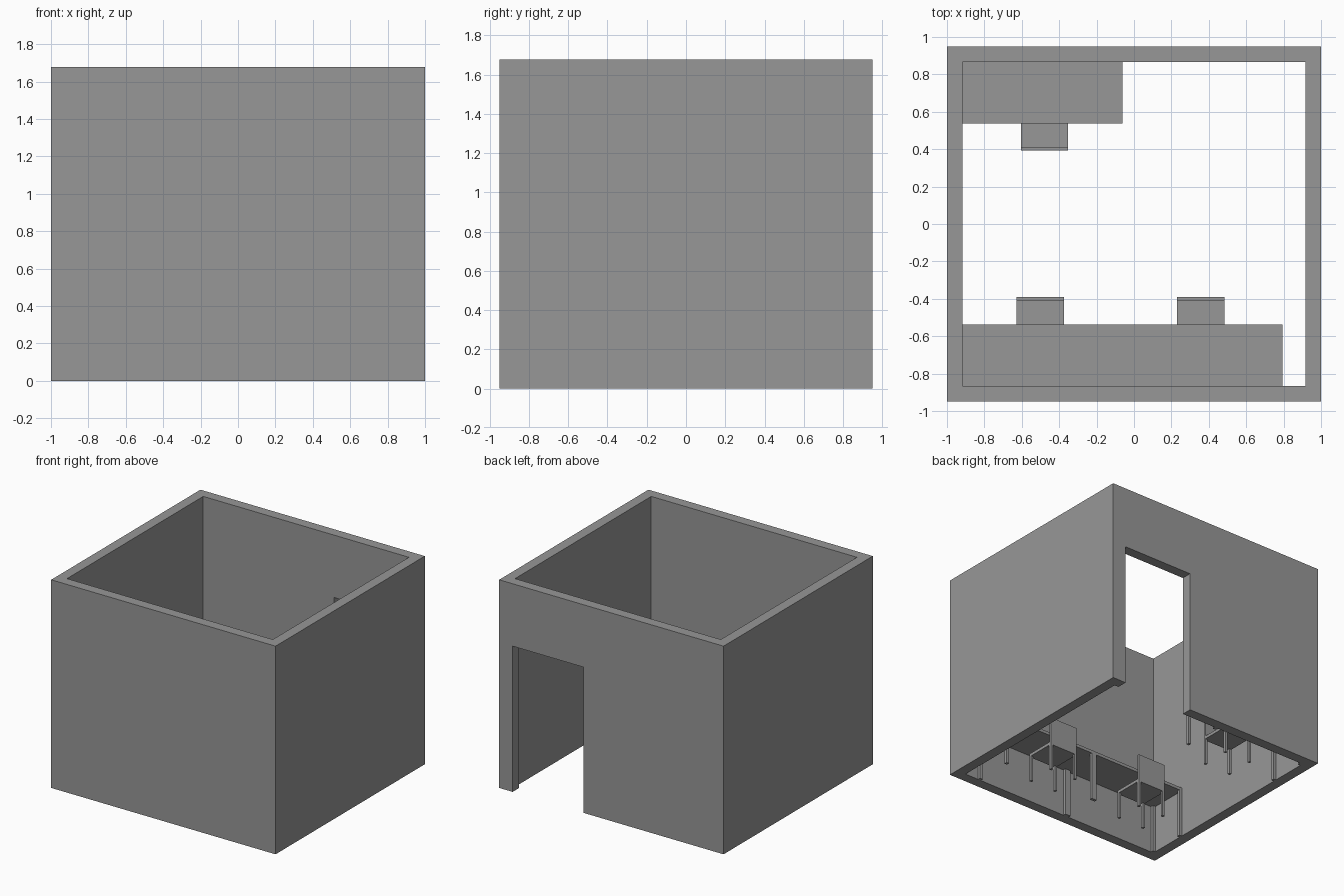
import bpy, bmesh
from mathutils import Vector

if "Cube" in bpy.data.objects:
    bpy.data.objects.remove(bpy.data.objects["Cube"])

# Dark grey shared by every part
GREY = bpy.data.materials.new("dark_grey")
GREY.diffuse_color = (0.31, 0.31, 0.31, 1)
GREY.use_nodes = True
GREY.node_tree.nodes["Principled BSDF"].inputs["Base Color"].default_value = GREY.diffuse_color


def boxes(name, spans):
    """One object made of axis-aligned boxes given as (x0, x1, y0, y1, z0, z1)."""
    bm = bmesh.new()
    for x0, x1, y0, y1, z0, z1 in spans:
        verts = bmesh.ops.create_cube(bm, size=1)["verts"]
        size = Vector((x1 - x0, y1 - y0, z1 - z0))
        mid = Vector((x0 + x1, y0 + y1, z0 + z1)) / 2
        for v in verts:
            v.co = v.co * size + mid
    mesh = bpy.data.meshes.new(name)
    bm.to_mesh(mesh)
    bm.free()
    mesh.materials.append(GREY)
    obj = bpy.data.objects.new(name, mesh)
    bpy.context.collection.objects.link(obj)
    return obj


def leg_spans(x0, x1, y0, y1, w, top):
    """Four square legs at the corners of a rectangle."""
    return [(x, x + w, y, y + w, 0, top)
            for x in (x0, x1 - w) for y in (y0, y1 - w)]


def cut(obj, cutter):
    mod = obj.modifiers.new("cut", "BOOLEAN")
    mod.operation = "DIFFERENCE"
    mod.solver = "EXACT"
    mod.object = cutter
    bpy.context.view_layer.objects.active = obj
    bpy.ops.object.modifier_apply(modifier=mod.name)
    bpy.data.objects.remove(cutter)


def desk(name, x0, x1, y0, y1):
    boxes(name + "_top", [(x0, x1, y0, y1, 0.39, 0.415)])
    boxes(name + "_legs", leg_spans(x0, x1, y0, y1, 0.024, 0.39))


def chair(name, x0, y_back, facing):
    """Chair whose backrest outer face is at y_back; facing is +1 or -1 in y."""
    x1 = x0 + 0.252
    y0, y1 = sorted((y_back, y_back + facing * 0.25))
    b0, b1 = sorted((y_back, y_back + facing * 0.018))
    boxes(name + "_seat", [(x0, x1, y0, y1, 0.21, 0.235)])
    boxes(name + "_legs", leg_spans(x0, x1, y0, y1, 0.02, 0.21))
    boxes(name + "_backrest", [(x0, x1, b0, b1, 0.235, 0.44)])


# Open room: four walls, no floor or ceiling, doorway in the back wall
walls = boxes("walls", [(-1, 1, -0.95, 0.95, 0, 1.677)])
cut(walls, boxes("room_cutter", [(-0.917, 0.917, -0.867, 0.867, -0.5, 2)]))
cut(walls, boxes("door_cutter", [(0.25, 0.88, 0.8, 1.2, -0.5, 1.174)]))

# Two desks along the front wall, one in the back left corner
desk("front_left_desk", -0.917, -0.062, -0.867, -0.536)
desk("front_right_desk", -0.062, 0.794, -0.867, -0.536)
desk("back_desk", -0.917, -0.062, 0.536, 0.867)

# A chair tucked under each desk
chair("front_left_chair", -0.627, -0.391, -1)
chair("front_right_chair", 0.231, -0.391, -1)
chair("back_chair", -0.604, 0.393, 1)
